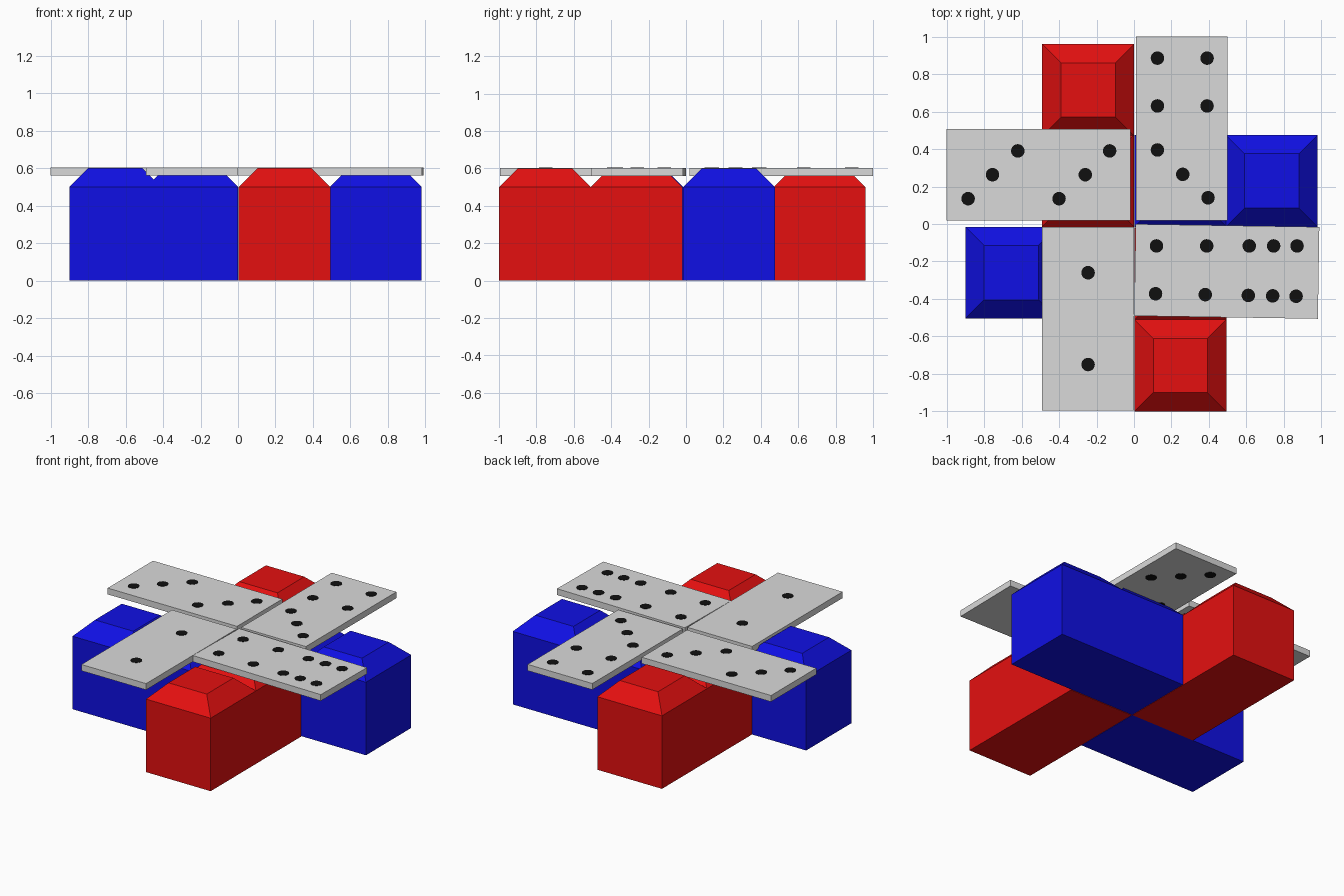
import bpy, bmesh, math
from mathutils import Matrix, Vector

if "Cube" in bpy.data.objects:
    bpy.data.objects.remove(bpy.data.objects["Cube"])


def material(name, rgb):
    m = bpy.data.materials.new(name)
    m.diffuse_color = (*rgb, 1)
    m.use_nodes = True
    m.node_tree.nodes["Principled BSDF"].inputs["Base Color"].default_value = m.diffuse_color
    return m


RED = material("red", (0.78, 0.005, 0.005))
BLUE = material("blue", (0.005, 0.005, 0.78))
GREY = material("light grey", (0.7, 0.7, 0.7))
BLACK = material("black", (0.005, 0.005, 0.005))

S = 0.49                     # side of one square cell
TILE_Z0, TILE_Z1 = 0.56, 0.603


def finish(name, bm, mat):
    bmesh.ops.recalc_face_normals(bm, faces=bm.faces)
    me = bpy.data.meshes.new(name)
    bm.to_mesh(me)
    bm.free()
    me.materials.append(mat)
    ob = bpy.data.objects.new(name, me)
    bpy.context.collection.objects.link(ob)
    return ob


def block(name, x, y, mat):
    """Square post with a chamfered cap; x, y is the low corner."""
    bm = bmesh.new()
    rings = []
    for inset, z in ((0, 0), (0, 0.5), (0.1, 0.6)):
        lo, hi = inset, S - inset
        rings.append([bm.verts.new((x + a, y + b, z))
                      for a, b in ((lo, lo), (hi, lo), (hi, hi), (lo, hi))])
    bm.faces.new(rings[0])
    bm.faces.new(rings[-1])
    for low, high in zip(rings, rings[1:]):
        for i in range(4):
            j = (i + 1) % 4
            bm.faces.new((low[i], low[j], high[j], high[i]))
    finish(name, bm, mat)


def tile(name, cx, cy, w, d, turn=0):
    bm = bmesh.new()
    mat = (Matrix.Translation((cx, cy, (TILE_Z0 + TILE_Z1) / 2))
           @ Matrix.Rotation(math.radians(turn), 4, 'Z')
           @ Matrix.Diagonal((w, d, TILE_Z1 - TILE_Z0, 1)))
    bmesh.ops.create_cube(bm, size=1, matrix=mat)
    finish(name, bm, GREY)


def dots(name, points, z=TILE_Z1):
    """Thin round spots lying on a tile face."""
    bm = bmesh.new()
    for x, y in points:
        bmesh.ops.create_cone(bm, cap_ends=True, segments=24, radius1=0.036,
                              radius2=0.036, depth=0.004,
                              matrix=Matrix.Translation((x, y, z)))
    finish(name, bm, BLACK)


# Pinwheel of four blocks, each made from an inner and an outer post
block("back_block_inner", -0.49, -0.015, RED)
block("back_block_outer", -0.49, 0.47, RED)
block("front_block_inner", 0.003, -0.51, RED)
block("front_block_outer", 0.003, -1.0, RED)
block("right_block_inner", 0.003, -0.015, BLUE)
block("right_block_outer", 0.49, -0.015, BLUE)
block("left_block_inner", -0.49, -0.505, BLUE)
block("left_block_outer", -0.9, -0.505, BLUE)

# Left tile
tile("left_tile", -0.51, 0.263, 0.98, S)
dots("left_tile_dots", [(-0.62, 0.39), (-0.755, 0.263), (-0.885, 0.135),
                        (-0.13, 0.39), (-0.26, 0.263), (-0.4, 0.135)])

# Back tile in two halves, with spots on its underside too
for half, cy in (("inner", 0.265), ("outer", 0.755)):
    tile("back_tile_" + half, 0.255, cy, S, S)
    dots("back_tile_under_dots_" + half,
         [(0.255 + k, cy - k) for k in (-0.13, 0, 0.13)], TILE_Z0)
dots("back_tile_dots", [(x, y) for x in (0.125, 0.39) for y in (0.63, 0.885)]
     + [(0.125, 0.395), (0.26, 0.265), (0.395, 0.14)])

# Front tile
tile("front_tile", -0.245, -0.505, S, 0.98)
dots("front_tile_dots", [(-0.245, -0.26), (-0.245, -0.75)])

# Right tile, turned slightly
tile("right_tile", 0.495, -0.253, 0.98, S, -0.9)
dots("right_tile_dots", [(x, -0.117) for x in (0.12, 0.388, 0.615, 0.745, 0.87)]
     + [(x - 0.005, -0.37 - 0.018 * x) for x in (0.12, 0.385, 0.615, 0.745, 0.87)])
